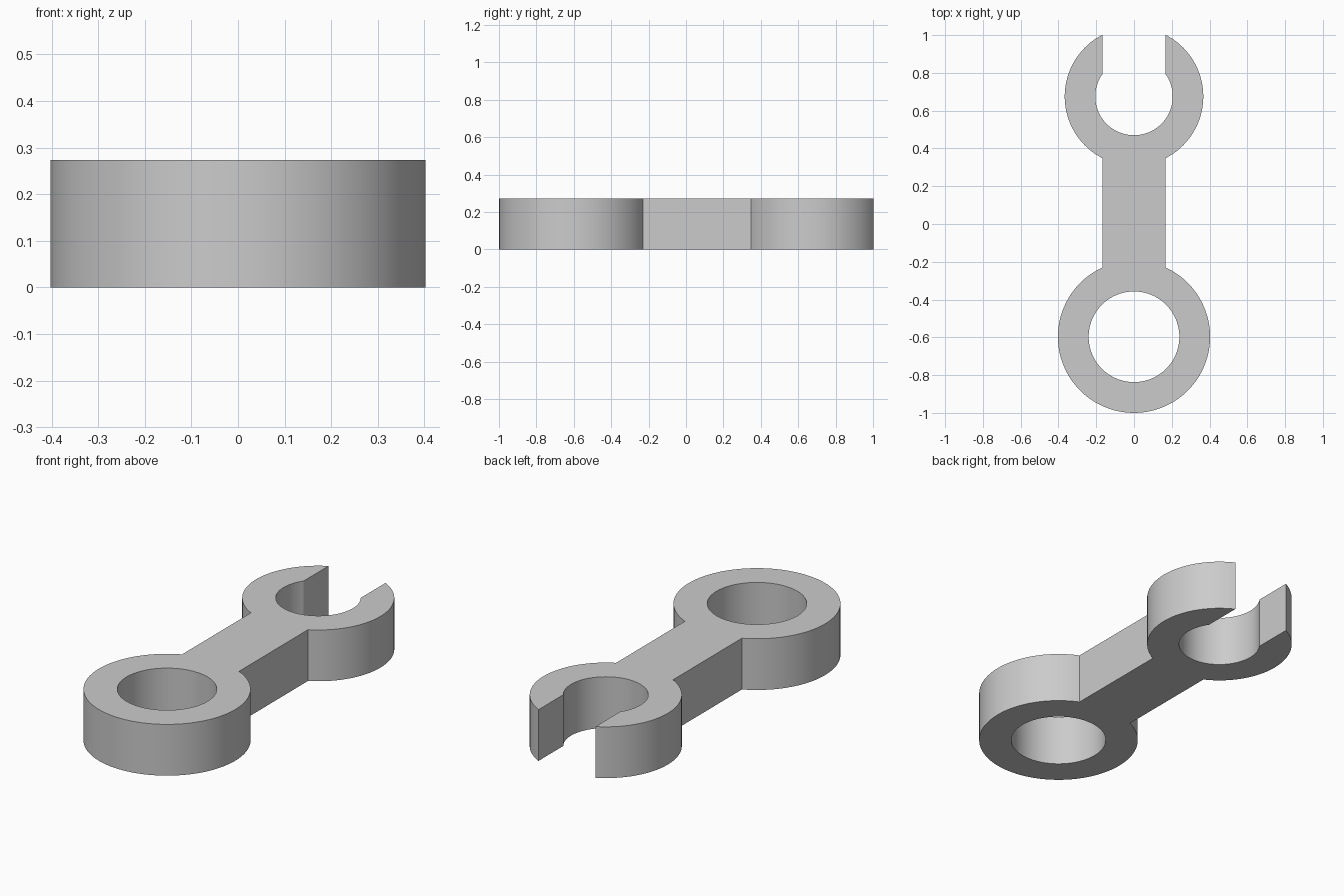
import bpy, bmesh
from math import sin, cos, asin, acos, pi, radians

if "Cube" in bpy.data.objects:
    bpy.data.objects.remove(bpy.data.objects["Cube"])

HEIGHT = 0.273
HALF = 0.168                      # half width of handle and jaw opening
RING_Y, RING_R, HOLE_R = -0.597, 0.403, 0.24
JAW_Y, JAW_R, JAW_IN = 0.675, 0.367, 0.205


def arc(cy, r, start, end, steps):
    """Points on a circle centred on the y axis, from start to end angle."""
    angles = [start + (end - start) * i / steps for i in range(steps + 1)]
    return [(r * cos(a), cy + r * sin(a)) for a in angles]


def add_loop(bm, points):
    verts = [bm.verts.new((x, y, 0)) for x, y in points]
    return [bm.edges.new((v, verts[(i + 1) % len(verts)])) for i, v in enumerate(verts)]


# Right half outline: closed ring, handle, then the outside and inside of the jaw
ring = arc(RING_Y, RING_R, -pi / 2, acos(HALF / RING_R), 40)
jaw_out = arc(JAW_Y, JAW_R, -acos(HALF / JAW_R), acos(HALF / JAW_R), 40)
jaw_in = arc(JAW_Y, JAW_IN, acos(HALF / JAW_IN), -pi / 2, 40)
half = ring + jaw_out + jaw_in
outline = half + [(-x, y) for x, y in reversed(half[1:-1])]

bm = bmesh.new()
edges = add_loop(bm, outline)
edges += add_loop(bm, arc(RING_Y, HOLE_R, 0, 2 * pi, 96)[:-1])
bmesh.ops.triangle_fill(bm, edges=edges, use_beauty=True)

# Extrude the flat profile to full thickness
top = bmesh.ops.extrude_face_region(bm, geom=bm.faces[:])["geom"]
bmesh.ops.translate(bm, verts=[v for v in top if isinstance(v, bmesh.types.BMVert)],
                    vec=(0, 0, HEIGHT))
bmesh.ops.recalc_face_normals(bm, faces=bm.faces[:])
mesh = bpy.data.meshes.new("wrench_body")
bm.to_mesh(mesh)
bm.free()

# Grey metal
grey = bpy.data.materials.new("grey")
grey.use_nodes = True
color = (0.6, 0.6, 0.6, 1)
grey.diffuse_color = color
grey.node_tree.nodes["Principled BSDF"].inputs["Base Color"].default_value = color
mesh.materials.append(grey)

wrench = bpy.data.objects.new("wrench_body", mesh)
bpy.context.collection.objects.link(wrench)
bpy.ops.object.select_all(action="DESELECT")
wrench.select_set(True)
bpy.context.view_layer.objects.active = wrench
bpy.ops.object.shade_smooth_by_angle(angle=radians(30))
